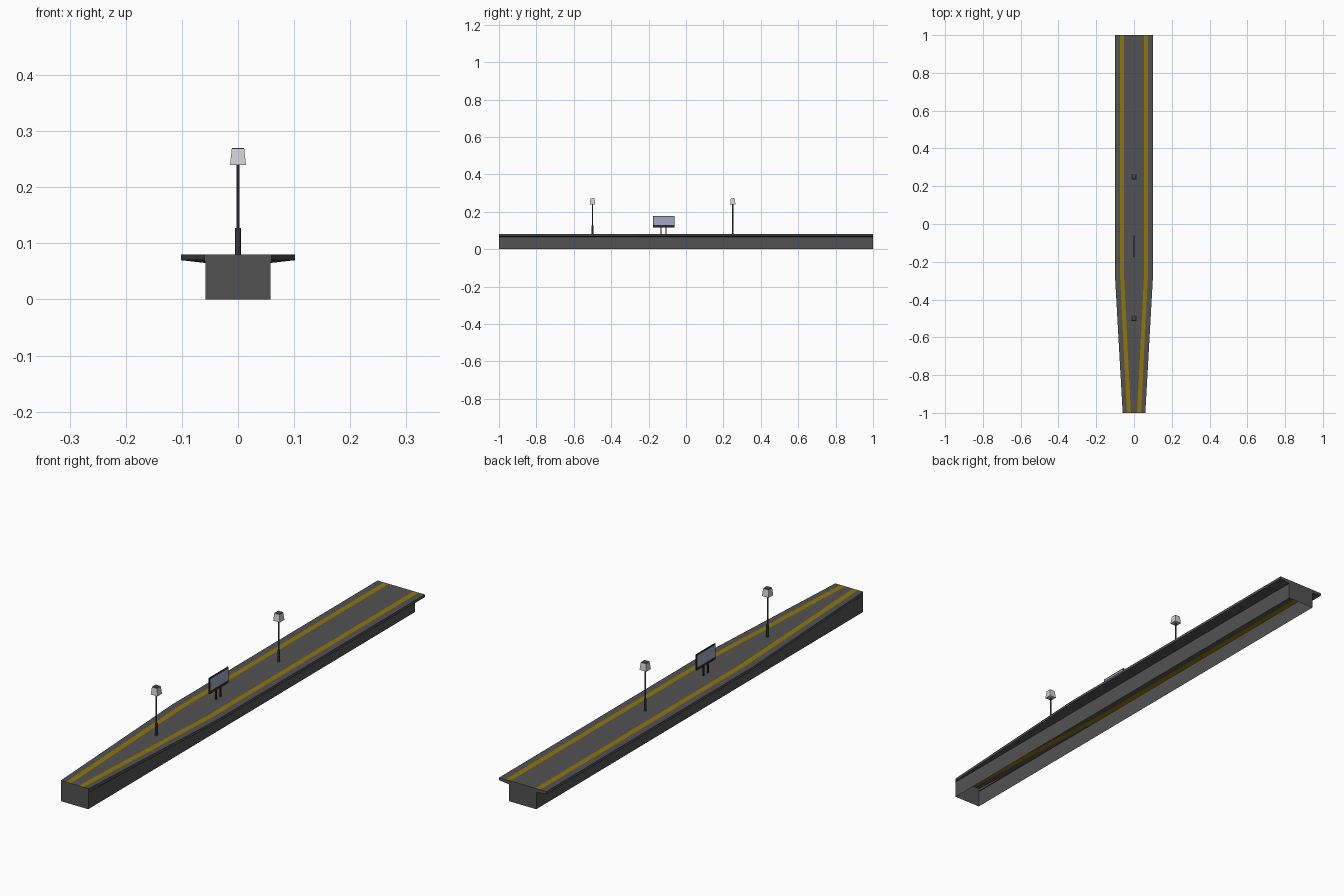
import bpy, bmesh, math
from mathutils import Matrix

if "Cube" in bpy.data.objects:
    bpy.data.objects.remove(bpy.data.objects["Cube"])


def material(name, r, g, b):
    m = bpy.data.materials.new(name)
    m.diffuse_color = (r, g, b, 1)
    m.use_nodes = True
    m.node_tree.nodes["Principled BSDF"].inputs["Base Color"].default_value = m.diffuse_color
    return m


CONCRETE = material("dark grey concrete", 0.085, 0.085, 0.085)
YELLOW = material("mustard stripe", 0.27, 0.18, 0.003)
METAL = material("post metal", 0.07, 0.07, 0.07)
GLASS = material("lantern glass", 0.65, 0.65, 0.67)
FRAME = material("sign frame", 0.03, 0.022, 0.018)
PANEL = material("sign panel", 0.36, 0.40, 0.58)


def finish(name, bm, *mats):
    me = bpy.data.meshes.new(name)
    bm.to_mesh(me)
    bm.free()
    for m in mats:
        me.materials.append(m)
    ob = bpy.data.objects.new(name, me)
    bpy.context.collection.objects.link(ob)
    return ob


def box(name, lo, hi, mat):
    bm = bmesh.new()
    bmesh.ops.create_cube(bm, size=1)
    for v in bm.verts:
        v.co = [(a + b) / 2 + c * (b - a) for a, b, c in zip(lo, hi, v.co)]
    return finish(name, bm, mat)


def column(name, y, z0, z1, r0, r1, mat, sides=8):
    bm = bmesh.new()
    # four-sided columns take half widths and stand square to the axes
    k = math.sqrt(2) if sides == 4 else 1
    bmesh.ops.create_cone(bm, cap_ends=True, segments=sides, radius1=r0 * k,
                          radius2=r1 * k, depth=z1 - z0)
    if sides == 4 and abs(abs(bm.verts[:][0].co.x) - abs(bm.verts[:][0].co.y)) > 1e-5:
        bmesh.ops.rotate(bm, verts=bm.verts, matrix=Matrix.Rotation(math.pi / 4, 3, 'Z'))
    bmesh.ops.translate(bm, verts=bm.verts, vec=(0, y, (z0 + z1) / 2))
    return finish(name, bm, mat)


# Platform: lofted cross-section, open underneath, tapering to the front
def section(w, stripe):
    half = [(0.058, 0), (0.058, 0.065), (w, 0.07), (w, 0.08),
            (stripe + 0.0105, 0.08), (stripe - 0.0105, 0.08)]
    return half + [(-x, z) for x, z in reversed(half)]


bm = bmesh.new()
rings = []
for y, w, s in [(-1, 0.06, 0.027), (-0.26, 0.1015, 0.064), (1, 0.1015, 0.064)]:
    rings.append([bm.verts.new((x, y, z)) for x, z in section(w, s)])
for a, b in zip(rings, rings[1:]):
    for i in range(len(a) - 1):
        f = bm.faces.new((a[i], b[i], b[i + 1], a[i + 1]))
        f.material_index = 1 if i in (4, 6) else 0
bm.faces.new(rings[0])
bm.faces.new(list(reversed(rings[-1])))
bmesh.ops.recalc_face_normals(bm, faces=bm.faces)
top = [f for f in bm.faces if f.calc_center_median().z > 0.0799]
if top[0].normal.z < 0:
    bmesh.ops.reverse_faces(bm, faces=bm.faces)
finish("platform", bm, CONCRETE, YELLOW)

# Lamps
for tag, y in (("front", -0.5), ("back", 0.25)):
    column(tag + "_lamp_base", y, 0.079, 0.127, 0.005, 0.005, METAL)
    column(tag + "_lamp_post", y, 0.127, 0.241, 0.003, 0.003, METAL)
    column(tag + "_lantern", y, 0.24, 0.268, 0.0143, 0.0112, GLASS, 4)
    column(tag + "_lantern_cap", y, 0.266, 0.27, 0.0105, 0.0105, METAL, 4)

# Sign board on two legs, with a panel on both faces
for i, y in enumerate((-0.134, -0.107)):
    box(f"sign_leg_{i + 1}", (-0.002, y - 0.003, 0.079), (0.002, y + 0.003, 0.12), FRAME)
box("sign_frame", (-0.0025, -0.177, 0.117), (0.0025, -0.061, 0.178), FRAME)
for tag, s in (("right", 1), ("left", -1)):
    xs = sorted((s * 0.002, s * 0.003))
    box(tag + "_sign_panel", (xs[0], -0.173, 0.128), (xs[1], -0.065, 0.174), PANEL)
